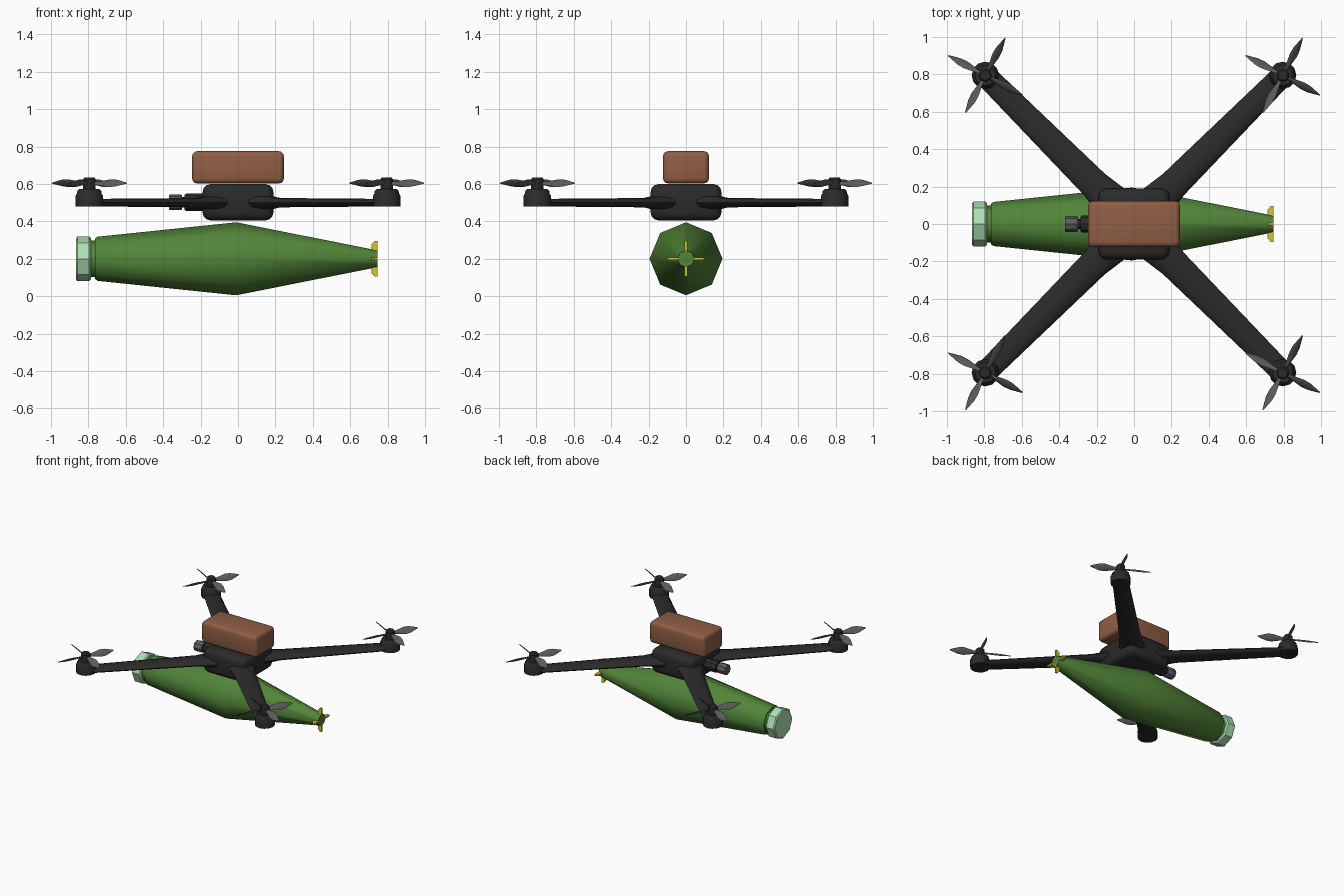
import bpy, bmesh
from math import cos, sin, pi, radians, tau
from mathutils import Matrix, Vector

if "Cube" in bpy.data.objects:
    bpy.data.objects.remove(bpy.data.objects["Cube"], do_unlink=True)


def material(name, rgb):
    m = bpy.data.materials.new(name)
    m.use_nodes = True
    m.diffuse_color = (*rgb, 1)
    m.node_tree.nodes["Principled BSDF"].inputs["Base Color"].default_value = (*rgb, 1)
    return m


black = material("matte black", (0.024, 0.024, 0.025))
grey = material("blade grey", (0.11, 0.11, 0.11))
brown = material("battery brown", (0.28, 0.112, 0.06))
green = material("olive green", (0.085, 0.235, 0.04))
mint = material("pale mint", (0.42, 0.75, 0.44))
yellow = material("fin yellow", (0.68, 0.54, 0.03))


def finish(name, bm, mat, matrix=Matrix(), smooth=35):
    bmesh.ops.recalc_face_normals(bm, faces=bm.faces)
    bm.transform(matrix)
    mesh = bpy.data.meshes.new(name)
    bm.to_mesh(mesh)
    bm.free()
    mesh.materials.append(mat)
    obj = bpy.data.objects.new(name, mesh)
    bpy.context.collection.objects.link(obj)
    bpy.ops.object.select_all(action='DESELECT')
    obj.select_set(True)
    bpy.context.view_layer.objects.active = obj
    bpy.ops.object.shade_smooth_by_angle(angle=radians(smooth))
    return obj


def loft(name, rings, sides, mat, matrix=Matrix(), smooth=35):
    """Skin elliptical rings (position, radius u, radius v) along local z."""
    bm = bmesh.new()
    loops = [[bm.verts.new((u * cos(tau * k / sides), v * sin(tau * k / sides), p))
              for k in range(sides)] for p, u, v in rings]
    for a, b in zip(loops, loops[1:]):
        for k in range(sides):
            n = (k + 1) % sides
            bm.faces.new((a[k], a[n], b[n], b[k]))
    bm.faces.new(loops[0])
    bm.faces.new(loops[-1])
    return finish(name, bm, mat, matrix, smooth)


def turned(name, profile, sides, mat, matrix=Matrix(), smooth=35):
    return loft(name, [(p, r, r) for p, r in profile], sides, mat, matrix, smooth)


def rounded_box(name, centre, size, bevel, mat):
    bm = bmesh.new()
    bmesh.ops.create_cube(bm, size=1)
    bmesh.ops.scale(bm, vec=size, verts=bm.verts)
    bmesh.ops.bevel(bm, geom=bm.edges[:], offset=bevel, segments=3,
                    profile=0.5, affect='EDGES')
    return finish(name, bm, mat, Matrix.Translation(centre))


def heading(angle, origin=(0, 0, 0)):
    """Matrix turning local z to a horizontal direction, local y to up."""
    c, s = cos(angle), sin(angle)
    turn = Matrix(((-s, 0, c, 0), (c, 0, s, 0), (0, 1, 0, 0), (0, 0, 0, 1)))
    return Matrix.Translation(origin) @ turn


# Slung tapered body, end cap and tail fins
HULL_Z = 0.2
along_x = heading(0, (0, 0, HULL_Z))
turned("hull", [(-0.8, 0.098), (-0.765, 0.098), (-0.765, 0.108), (-0.75, 0.118),
                (-0.01, 0.195), (0.745, 0.045)], 8, green, along_x, 50)
turned("end_cap", [(-0.866, 0.11), (-0.858, 0.12), (-0.796, 0.12), (-0.786, 0.11)],
       8, mint, along_x)

for i in range(4):
    bm = bmesh.new()
    outline = [(0.712, 0.03), (0.745, 0.03), (0.745, 0.095), (0.731, 0.095), (0.715, 0.078)]
    face = bm.faces.new([bm.verts.new((x, -0.007, r)) for x, r in outline])
    moved = bmesh.ops.extrude_face_region(bm, geom=[face])["geom"]
    bmesh.ops.translate(bm, vec=(0, 0.014, 0),
                        verts=[g for g in moved if isinstance(g, bmesh.types.BMVert)])
    finish(f"tail_fin_{i + 1}", bm, yellow,
           Matrix.Translation((0, 0, HULL_Z)) @ Matrix.Rotation(i * pi / 2, 4, 'X'))

# Central frame and battery pack
rounded_box("centre_frame", (0, 0, 0.502), (0.38, 0.38, 0.195), 0.045, black)
rounded_box("battery_pack", (0, 0, 0.689), (0.49, 0.245, 0.172), 0.026, brown)

# Camera on the right end of the frame
camera = heading(pi, (0, 0, 0.502))
turned("camera_mount", [(0.17, 0.046), (0.278, 0.046), (0.286, 0.04)], 8, black, camera)
turned("camera_neck", [(0.27, 0.028), (0.31, 0.028)], 8, black, camera)
turned("camera_lens", [(0.3, 0.038), (0.306, 0.042), (0.364, 0.042), (0.37, 0.038)],
       8, grey, camera)

# Four arms, each with a motor and a four-bladed rotor
REACH = 0.795
for side, sx in (("left", 1), ("right", -1)):
    for end, sy in (("front", -1), ("back", 1)):
        tag = f"{end}_{side}"
        spot = Vector((sx * REACH, sy * REACH, 0))
        angle = Vector((1, 0)).angle_signed(Vector((sx, sy))) * -1
        loft(f"{tag}_arm", [(0.08, 0.11, 0.065), (0.3, 0.08, 0.025),
                            (spot.length, 0.06, 0.02)],
             12, black, heading(angle, (0, 0, 0.5)), 50)
        turned(f"{tag}_motor", [(0.48, 0.073), (0.538, 0.073), (0.548, 0.066),
                                (0.562, 0.064), (0.572, 0.055)],
               12, black, Matrix.Translation(spot))
        turned(f"{tag}_hub", [(0.565, 0.034), (0.625, 0.034), (0.635, 0.026)],
               12, black, Matrix.Translation(spot))
        for i in range(4):
            pose = heading(radians(62) + i * pi / 2, spot + Vector((0, 0, 0.604)))
            loft(f"{tag}_blade_{i + 1}",
                 [(0.01, 0.008, 0.006), (0.05, 0.014, 0.005), (0.12, 0.029, 0.004),
                  (0.16, 0.026, 0.004), (0.225, 0.004, 0.002)],
                 6, grey, pose @ Matrix.Rotation(radians(45), 4, 'Z'), 30)
